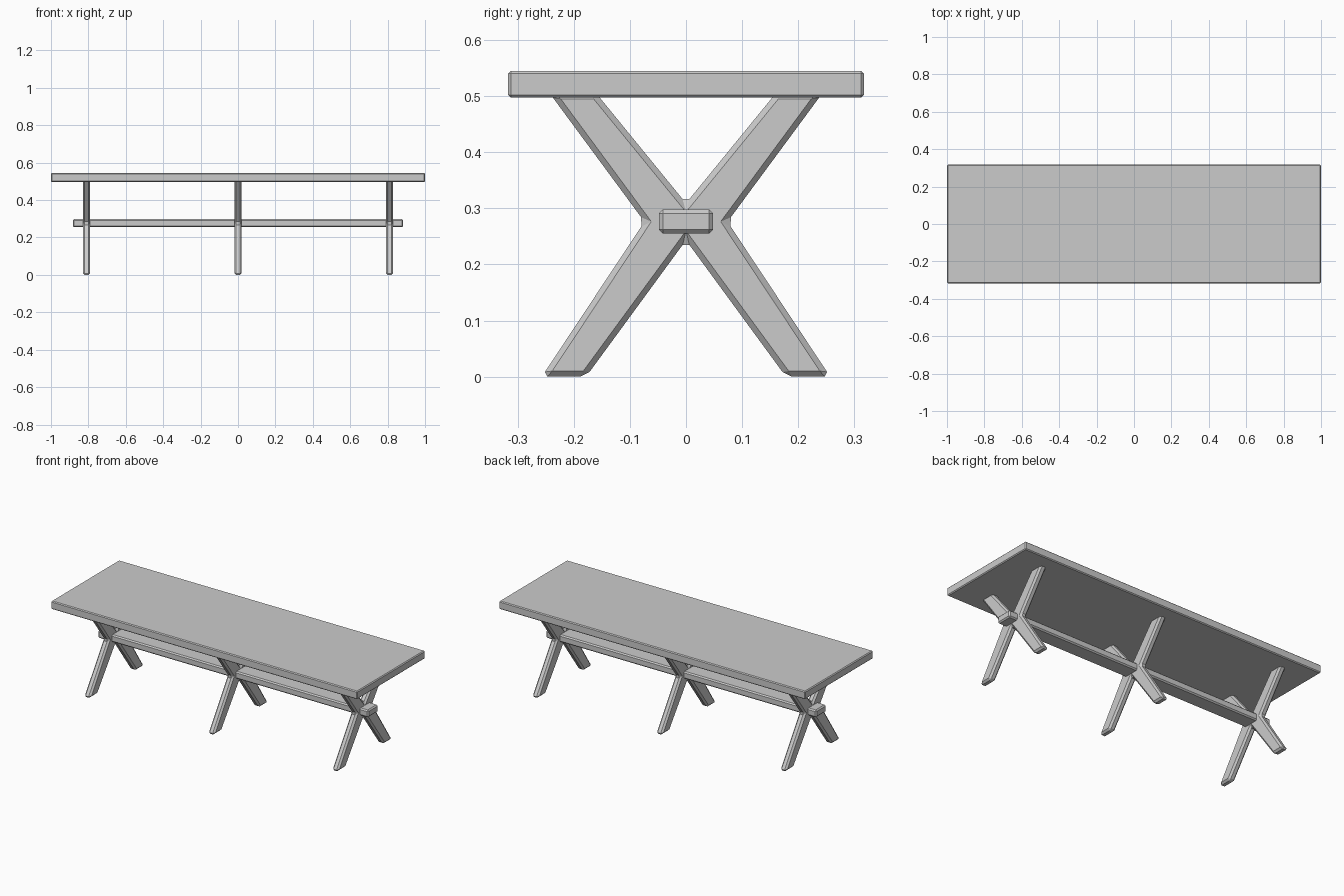
import bpy
import bmesh
from mathutils import Vector

cube = bpy.data.objects.get("Cube")
if cube:
    bpy.data.objects.remove(cube, do_unlink=True)

# Single flat colour
grey = bpy.data.materials.new("light grey")
grey.use_nodes = True
colour = (0.6, 0.6, 0.6, 1)
grey.diffuse_color = colour
grey.node_tree.nodes["Principled BSDF"].inputs["Base Color"].default_value = colour


def extrude_part(name, profile, centre_x, length, chamfer):
    """Extrude a (y, z) outline along x and chamfer its edges."""
    bm = bmesh.new()
    start = centre_x - length / 2
    face = bm.faces.new([bm.verts.new((start, y, z)) for y, z in profile])
    result = bmesh.ops.extrude_face_region(bm, geom=[face])
    moved = [v for v in result["geom"] if isinstance(v, bmesh.types.BMVert)]
    bmesh.ops.translate(bm, verts=moved, vec=Vector((length, 0, 0)))
    bmesh.ops.recalc_face_normals(bm, faces=bm.faces)
    mesh = bpy.data.meshes.new(name)
    bm.to_mesh(mesh)
    bm.free()
    mesh.materials.append(grey)
    obj = bpy.data.objects.new(name, mesh)
    bpy.context.collection.objects.link(obj)
    bevel = obj.modifiers.new("chamfer", "BEVEL")
    bevel.width = chamfer
    bevel.segments = 1
    bevel.limit_method = "ANGLE"
    return obj


def rectangle(half_width, bottom, top):
    return [(-half_width, bottom), (half_width, bottom),
            (half_width, top), (-half_width, top)]


# Table top
extrude_part("table_top", rectangle(0.317, 0.497, 0.545), 0, 2.0, 0.005)

# Long stretcher through the trestles
extrude_part("stretcher", rectangle(0.048, 0.255, 0.298), 0, 1.766, 0.007)

# Crossed trestles: right half of the outline, mirrored to the left
half = [(0.178, 0.0), (0.257, 0.0), (0.074, 0.276),
        (0.243, 0.505), (0.16, 0.505)]
outline = ([(0, 0.243)] + half + [(0, 0.309)]
           + [(-y, z) for y, z in reversed(half)])
for side, x in (("right", -0.81), ("middle", 0), ("left", 0.81)):
    extrude_part(side + "_trestle", outline, x, 0.04, 0.01)
